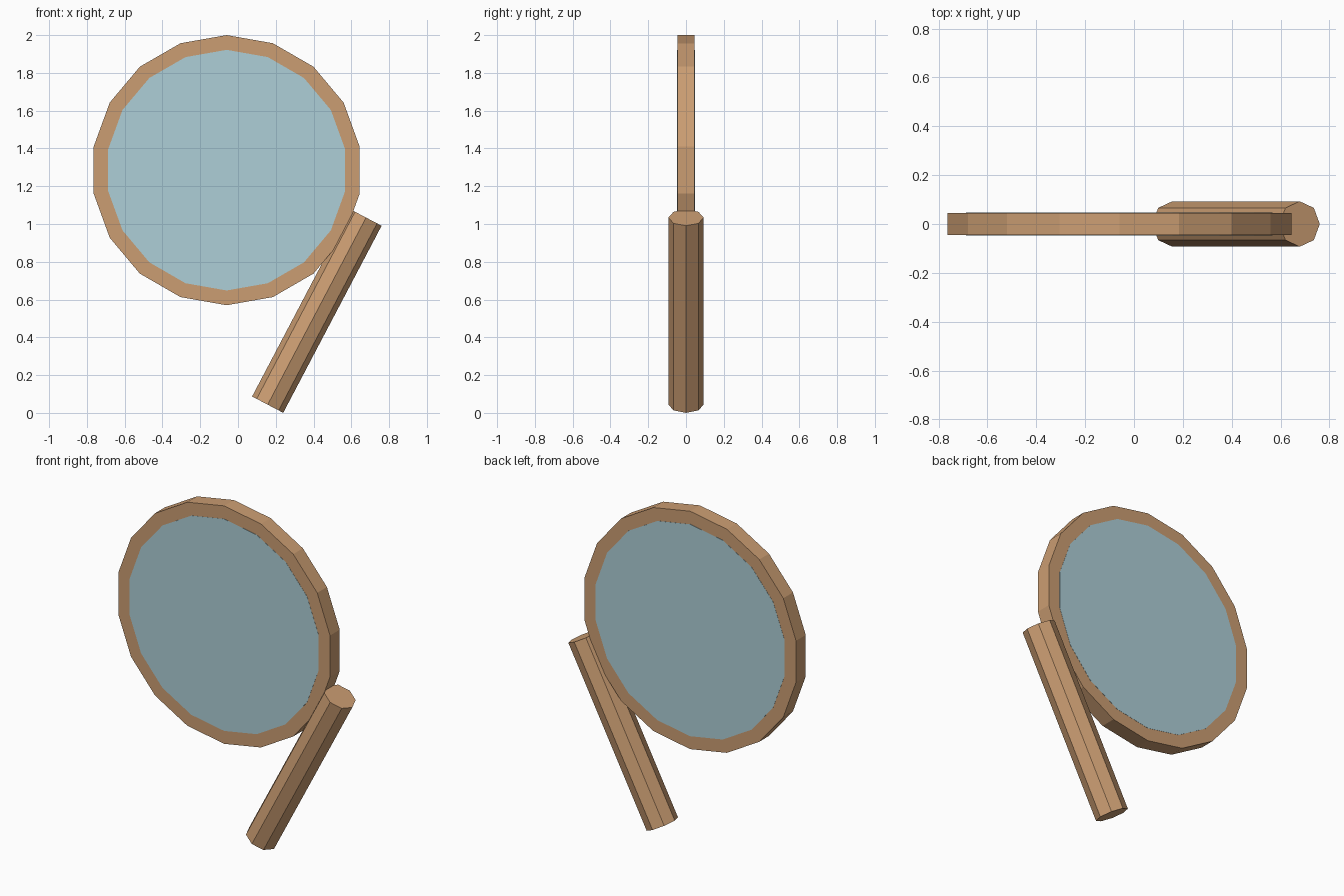
import bpy
from math import pi
from mathutils import Vector, Matrix

if "Cube" in bpy.data.objects:
    bpy.data.objects.remove(bpy.data.objects["Cube"])


def material(name, color):
    mat = bpy.data.materials.new(name)
    mat.diffuse_color = (*color, 1)
    mat.use_nodes = True
    mat.node_tree.nodes["Principled BSDF"].inputs["Base Color"].default_value = mat.diffuse_color
    return mat


def rod(name, start, end, radius, sides, mat, spin=0.0):
    """Flat-sided prism running from start to end, spun about its axis."""
    start, end = Vector(start), Vector(end)
    axis = end - start
    bpy.ops.mesh.primitive_cylinder_add(vertices=sides, radius=radius, depth=axis.length)
    obj = bpy.context.object
    obj.name = name
    tilt = Vector((0, 0, 1)).rotation_difference(axis).to_matrix().to_4x4()
    obj.data.transform(tilt @ Matrix.Rotation(spin, 4, 'Z'))
    obj.location = (start + end) / 2
    obj.data.materials.append(mat)
    return obj


wood = material("wood", (0.60, 0.34, 0.17))
glass = material("glass", (0.42, 0.62, 0.68))

# Round frame: solid 18-sided disc facing front and back
CX, CZ, HALF = -0.06, 1.285, 0.046
rod("frame", (CX, HALF, CZ), (CX, -HALF, CZ), 0.715, 18, wood)

# Glass pane, a hair proud of the frame on both faces
half = HALF + 0.001
rod("glass_pane", (CX, half, CZ), (CX, -half, CZ), 0.637, 18, glass)

# Slanted octagonal handle overlapping the frame's lower right edge
rod("handle", (0.157, 0, 0.0437), (0.678, 0, 1.034), 0.093, 8, wood)
